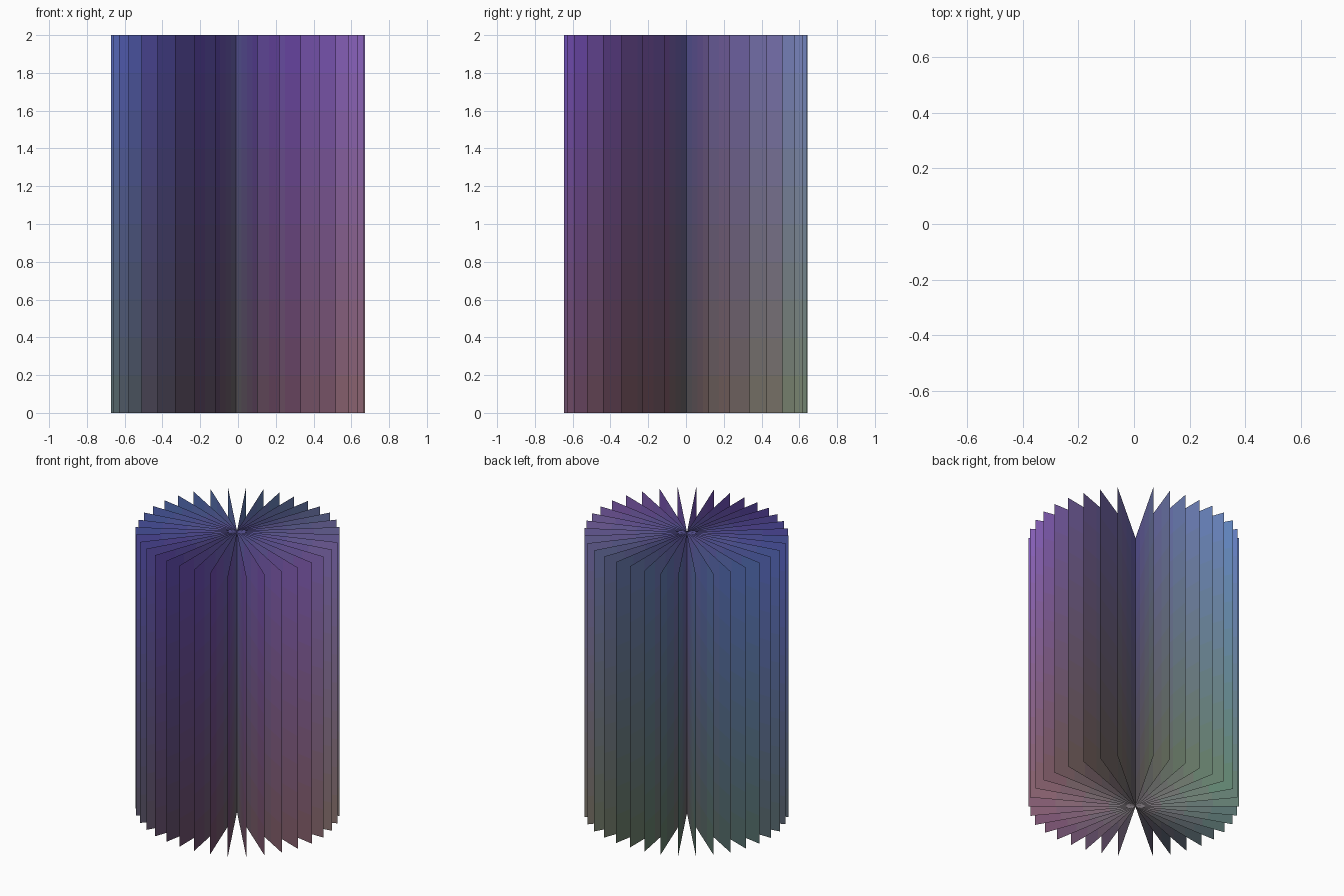
import bpy
import math

if "Cube" in bpy.data.objects:
    bpy.data.objects.remove(bpy.data.objects["Cube"])

HEIGHT = 2.0
AXIS = (-0.01, 0.003)
PLATES = 36
# Rim radius every 30 degrees, counter-clockwise from +x
RIM = [0.682, 0.665, 0.663, 0.64, 0.668, 0.665, 0.662, 0.657, 0.645, 0.645, 0.688, 0.69]
BANDS, RINGS = 10, 4      # colour patches up and across each fin
materials = {}


def linear(c):
    return c / 12.92 if c <= 0.04045 else ((c + 0.055) / 1.055) ** 2.4


def tint(x, y, z):
    """Soft colour blend: redder to the right, greener to the back, bluer upward."""
    key = (round(x / 0.2), round(y / 0.2), round(z, 1))
    if key not in materials:
        rgb = (0.44 + 0.16 * key[0] * 0.2, 0.415 + 0.16 * key[1] * 0.2, 0.42 + 0.165 * z)
        mat = bpy.data.materials.new("blend_tint")
        mat.diffuse_color = (*[linear(c) for c in rgb], 1)
        mat.use_nodes = True
        mat.node_tree.nodes["Principled BSDF"].inputs["Base Color"].default_value = mat.diffuse_color
        materials[key] = mat
    return materials[key]


def rim_radius(turn):
    """Radius at a fraction of a full turn, blended between the rim values."""
    k, f = divmod(turn * len(RIM), 1)
    k = int(k)
    return RIM[k] * (1 - f) + RIM[(k + 1) % len(RIM)] * f


def fin(index):
    """One paper-thin upright rectangle from the central axis to the rim."""
    turn = index / PLATES
    a, r = 2 * math.pi * turn, rim_radius(turn)

    def point(u, v):
        return (AXIS[0] + r * u * math.cos(a), AXIS[1] + r * u * math.sin(a), HEIGHT * v)

    verts = [point(i / RINGS, j / BANDS) for j in range(BANDS + 1) for i in range(RINGS + 1)]
    row = RINGS + 1
    cells = [(i, j) for j in range(BANDS) for i in range(RINGS)]
    faces = [(j * row + i, j * row + i + 1, (j + 1) * row + i + 1, (j + 1) * row + i)
             for i, j in cells]
    name = f"radial_fin_{index + 1:02d}"
    mesh = bpy.data.meshes.new(name)
    mesh.from_pydata(verts, [], faces)
    slots = []
    for poly, (i, j) in zip(mesh.polygons, cells):
        mat = tint(*point((i + 0.5) / RINGS, (j + 0.5) / BANDS))
        if mat not in slots:
            slots.append(mat)
            mesh.materials.append(mat)
        poly.material_index = slots.index(mat)
    bpy.context.collection.objects.link(bpy.data.objects.new(name, mesh))


# Fan of fins around the vertical axis
for i in range(PLATES):
    fin(i)
